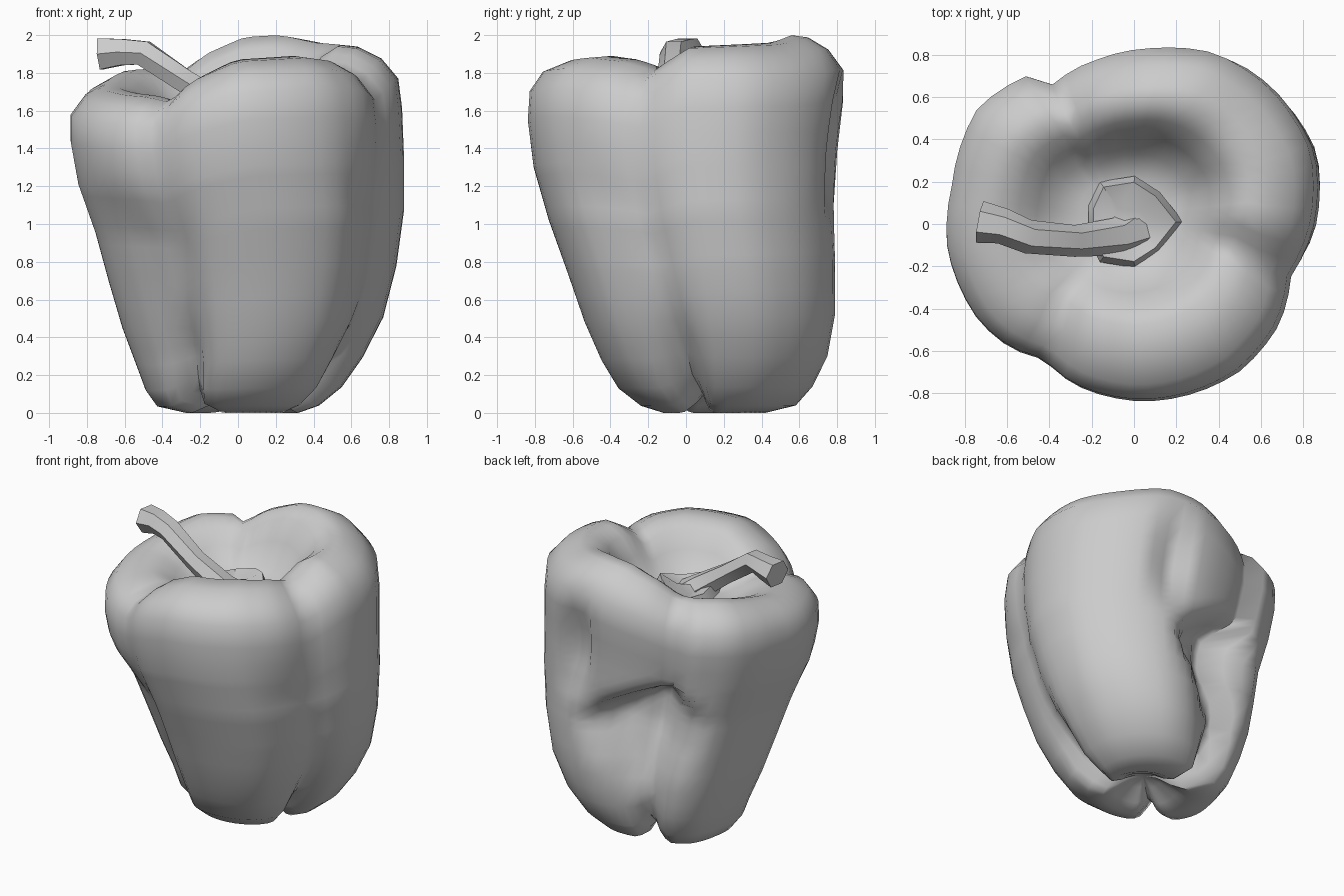
import bpy, bmesh, math
from mathutils import Vector

default = bpy.data.objects.get("Cube")
if default:
    bpy.data.objects.remove(default, do_unlink=True)

grey = bpy.data.materials.new("plain_grey")
grey.use_nodes = True
grey.diffuse_color = (0.6, 0.6, 0.6, 1)
grey.node_tree.nodes["Principled BSDF"].inputs["Base Color"].default_value = grey.diffuse_color

SEGMENTS = 60
HALF_X, HALF_Y = 0.88, 0.84

# Widest outline and height of the rim: angle, radius, rim height
OUTLINE = [
    (0, .86, 1.94), (22, .93, 1.95), (44, .93, 1.96), (64, .91, 2.0),
    (82, .85, 1.99), (104, .80, 1.9), (113, .79, 1.84), (119, .75, 1.80),
    (125, .87, 1.82), (143, .93, 1.82), (168, .89, 1.76), (187, .9, 1.72),
    (212, .87, 1.69), (225, .83, 1.68), (236, .77, 1.65), (249, .81, 1.76),
    (273, .84, 1.87), (306, .86, 1.89), (326, .84, 1.87), (342, .79, 1.82),
    (360, .86, 1.94)]

# Body extents: share of rim height, left, right, front, back
SECTIONS = [
    (0, -.27, .32, -.12, .42), (.02, -.42, .43, -.24, .58),
    (.07, -.48, .55, -.36, .67), (.15, -.53, .66, -.45, .75),
    (.26, -.60, .77, -.54, .79), (.4, -.67, .84, -.63, .79),
    (.55, -.74, .88, -.73, .78), (.7, -.83, .88, -.81, .80),
    (.83, -.87, .87, -.84, .83), (.91, -.87, .85, -.83, .83),
    (.965, -.80, .76, -.76, .75), (.995, -.7, .64, -.62, .65),
    (1, -.62, .54, -.48, .57)]

# Flattened sides of the lobes: angle, width, depth, share where it fades out
FLATS = [(219, 17, .11, .55), (326, 14, .06, .6), (101, 15, .1, .3)]


def lookup(table, key):
    """Straight-line interpolation between the rows of a table."""
    for low, high in zip(table, table[1:]):
        if key <= high[0]:
            t = (key - low[0]) / (high[0] - low[0])
            return [a + (b - a) * t for a, b in zip(low[1:], high[1:])]
    return table[-1][1:]


def bump(angle, centre, width):
    return math.exp(-((angle - centre) / width) ** 2)


def ramp(value, start, end):
    return max(0, min(1, (value - start) / (end - start)))


def grooves(angle, share):
    """Closeness to the three grooves between the lobes."""
    front = 226 + 10 * ramp(share, 0, .5)
    back = 106 + 12 * ramp(share, 0, .2)
    return bump(angle, front, 10) + bump(angle, 341, 10) + bump(angle, back, 8)


def hollow(angle, share):
    """Strength of the hollow below the slanted edge of the short back lobe."""
    edge = .45 + .2 * ramp(angle, 74, 116) - .1 * ramp(angle, 120, 134)
    narrowing = 1 - ramp(share, .2, .42)
    start, end = 72 + 26 * narrowing, 136 - 10 * narrowing
    across = min(ramp(angle, start, start + 16), 1 - ramp(angle, end - 18, end))
    return ramp(share, .16, .48) * (1 - ramp(share, edge - .03, edge + .03)) * across


def dent(angle, share):
    """Factor that presses in the grooves, flat sides and the hollow."""
    depth = grooves(angle, share) * (.22 - .18 * ramp(share, 0, .35)) * (1 - ramp(share, .5, .8))
    depth += .13 * bump(angle, 69, 6) * ramp(share, .5, .65) * (1 - ramp(share, .75, .9))
    for centre, width, amount, top in FLATS:
        depth += (amount * bump(angle, centre, width) * ramp(share, 0, .12)
                  * (1 - ramp(share, top, top + .2)))
    return 1 - depth - .32 * hollow(angle, share)


def body_point(angle, share):
    radius, rim = lookup(OUTLINE, angle)
    left, right, front, back = lookup(SECTIONS, share)
    factor = radius * dent(angle, share)
    u = factor * math.cos(math.radians(angle)) / HALF_X
    v = factor * math.sin(math.radians(angle)) / HALF_Y
    x = (left + right) / 2 + u * (right - left) / 2
    y = (front + back) / 2 + v * (back - front) / 2
    lift = .1 * grooves(angle, share) * (1 - ramp(share, 0, .3))
    return Vector((x, y, share * rim + lift))


def loft(name, rings, smooth_angle):
    """Skin closed rings of points and close both ends."""
    bm = bmesh.new()
    loops = [[bm.verts.new(p) for p in ring] for ring in rings]
    for a, b in zip(loops, loops[1:]):
        for i in range(len(a)):
            j = (i + 1) % len(a)
            bm.faces.new((a[i], a[j], b[j], b[i]))
    bm.faces.new(loops[0][::-1])
    bm.faces.new(loops[-1])
    bmesh.ops.recalc_face_normals(bm, faces=bm.faces)
    mesh = bpy.data.meshes.new(name)
    bm.to_mesh(mesh)
    bm.free()
    obj = bpy.data.objects.new(name, mesh)
    bpy.context.collection.objects.link(obj)
    mesh.materials.append(grey)
    bpy.ops.object.select_all(action="DESELECT")
    obj.select_set(True)
    bpy.context.view_layer.objects.active = obj
    bpy.ops.object.shade_smooth_by_angle(angle=math.radians(smooth_angle))


# Pepper body: underside, lobed wall, rim and sunken crown
angles = [360 * i / SEGMENTS for i in range(SEGMENTS)]
shares = sorted({row[0] for row in SECTIONS} | {.2, .33, .76}
                | {.43 + .03 * i for i in range(9)})
wall = [[body_point(a, s) for a in angles] for s in shares]
foot_centre, crown_centre = Vector((.05, .15, .13)), Vector((-.06, .03, 1.56))


def shrink(ring, centre, scale, level):
    """Draw a ring towards a centre, with separate sideways and height amounts."""
    return [Vector((*centre.lerp(p, scale).xy, p.z + (centre.z - p.z) * level))
            for p in ring]


underside = [shrink(wall[0], foot_centre, s, h) for s, h in ((.08, 1), (.35, .8), (.7, .3))]
crown = [shrink(wall[-1], crown_centre, s, h)
         for s, h in ((.85, .15), (.7, .48), (.55, .85), (.35, 1), (.06, 1))]
loft("pepper_body", underside + wall + crown, 60)

# Calyx: a shallow uneven cup around the foot of the stem
calyx = []
for radius, height in ((.1, 1.5), (.22, 1.58), (.19, 1.66), (.08, 1.62)):
    calyx.append([Vector((radius * (1 + .2 * math.cos(3 * a)) * math.cos(a) - .03,
                          radius * math.sin(a) + .01,
                          height + .03 * math.sin(2 * a)))
                  for a in (math.tau * i / 9 for i in range(9))])
loft("calyx", calyx, 35)

# Stem: a six-sided tube that bends to the side and widens at its cut end
path = [((.02, -.02, 1.52), .13), ((-.08, -.06, 1.62), .09), ((-.28, -.08, 1.755), .075),
        ((-.5, -.06, 1.905), .08), ((-.62, -.01, 1.91), .085), ((-.73, .01, 1.9), .1)]
points = [Vector(p) for p, _ in path]
rings = []
for i, (_, radius) in enumerate(path):
    along = (points[min(i + 1, len(path) - 1)] - points[max(i - 1, 0)]).normalized()
    side = along.cross(Vector((0, 0, 1))).normalized()
    up = side.cross(along)
    rings.append([points[i] + radius * (side * math.cos(a) + .95 * up * math.sin(a))
                  for a in (math.tau * k / 6 for k in range(6))])
loft("stem", rings, 50)
